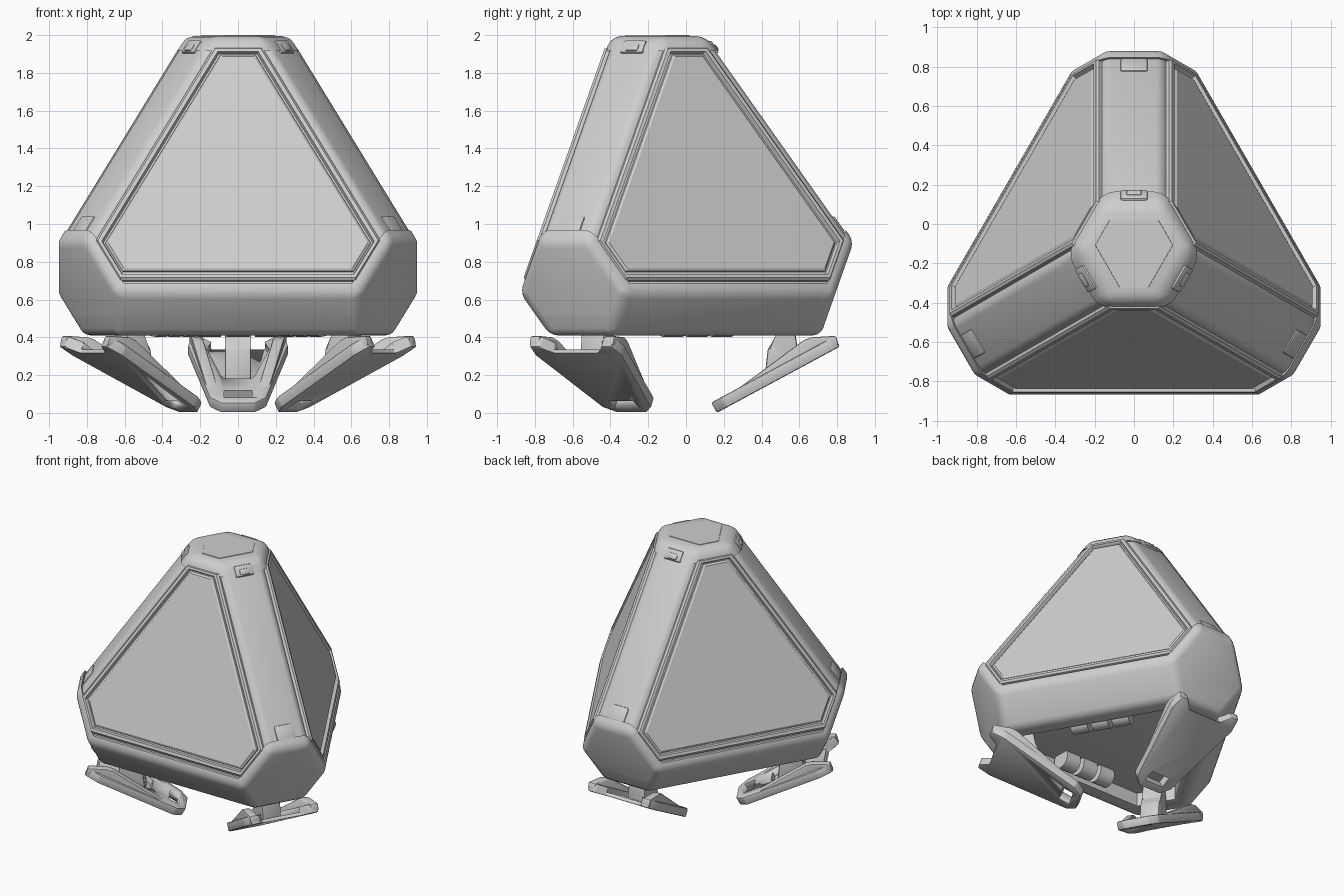
import bpy, bmesh, math
from mathutils import Vector, Matrix

cube = bpy.data.objects.get("Cube")
if cube:
    bpy.data.objects.remove(cube)

AXIS = Vector((0, -0.137, 0))
CENTRE = AXIS + Vector((0, 0, 0.99))
CORNERS = [math.radians(a) for a in (90, 210, 330)]
SIDES = [math.radians(a) for a in (270, 30, 150)]
HI, LO = math.sqrt(8) / 3, 1 / 3
EH, EL = math.sqrt(2 / 3), math.sqrt(1 / 3)

GREY = (0.62, 0.62, 0.62, 1)
grey = bpy.data.materials.new("plain_grey")
grey.use_nodes = True
grey.diffuse_color = GREY
grey.node_tree.nodes["Principled BSDF"].inputs["Base Color"].default_value = GREY


def polar(a, r, l, z):
    """Point at radius r and sideways offset l, seen along angle a."""
    return Vector((math.cos(a) * r - math.sin(a) * l, math.sin(a) * r + math.cos(a) * l, z))


def finish(bm, name, offset=AXIS, angle=35):
    bmesh.ops.recalc_face_normals(bm, faces=bm.faces)
    bmesh.ops.translate(bm, verts=bm.verts, vec=offset)
    mesh = bpy.data.meshes.new(name)
    bm.to_mesh(mesh)
    bm.free()
    mesh.materials.append(grey)
    ob = bpy.data.objects.new(name, mesh)
    bpy.context.collection.objects.link(ob)
    bpy.ops.object.select_all(action='DESELECT')
    ob.select_set(True)
    bpy.context.view_layer.objects.active = ob
    bpy.ops.object.shade_smooth_by_angle(angle=math.radians(angle))
    return ob


def subtract(ob, cutter):
    mod = ob.modifiers.new("cut", 'BOOLEAN')
    mod.operation = 'DIFFERENCE'
    mod.solver = 'EXACT'
    mod.object = cutter
    bpy.context.view_layer.objects.active = ob
    bpy.ops.object.modifier_apply(modifier=mod.name)
    bpy.data.objects.remove(cutter)


def slice_off(bm, normal, dist):
    """Remove everything beyond a plane and close the cut."""
    normal = Vector(normal)
    bmesh.ops.bisect_plane(bm, geom=bm.verts[:] + bm.edges[:] + bm.faces[:], plane_co=normal * dist,
                           plane_no=normal, clear_outer=True, dist=1e-5)
    rim = [e for e in bm.edges if e.is_boundary]
    if rim:
        bmesh.ops.edgeloop_fill(bm, edges=rim)


def soften(bm, width, segments=2):
    bmesh.ops.bevel(bm, geom=bm.edges[:], offset=width, segments=segments, profile=0.5,
                    affect='EDGES', clamp_overlap=True)


def tetra(face, base, ridge, skirt, tip, corner, round_by):
    """Tetrahedron with chamfered edges and blunt corners."""
    bm = bmesh.new()
    bmesh.ops.create_cube(bm, size=4)
    slice_off(bm, (0, 0, -1), base)
    slice_off(bm, (0, 0, 1), tip)
    for a in SIDES:
        slice_off(bm, polar(a, HI, 0, LO), face)
        slice_off(bm, polar(a, EH, 0, -EL), skirt)
    for a in CORNERS:
        slice_off(bm, polar(a, EH, 0, EL), ridge)
        slice_off(bm, polar(a, HI, 0, -LO), corner)
    bmesh.ops.remove_doubles(bm, verts=bm.verts, dist=0.0005)
    soften(bm, round_by, 3)
    return bm


def loft(bm, loops):
    rings = [[bm.verts.new(p) for p in loop] for loop in loops]
    for low, high in zip(rings, rings[1:]):
        for i in range(len(low)):
            j = (i + 1) % len(low)
            bm.faces.new((low[i], low[j], high[j], high[i]))
    bm.faces.new(rings[0])
    bm.faces.new(rings[-1])
    return bm


def blunt_triangle(side, corner, z=0):
    """Triangle with cut corners, from its side and corner distances."""
    t = (side - corner / 2) / math.sin(math.pi / 3)
    return [polar(a, corner, s * t, z) for a in CORNERS for s in (-1, 1)]


def axes(x, y, z, origin):
    return Matrix.Translation(origin) @ Matrix((x, y, z)).transposed().to_4x4()


def shell(ridge, round_by):
    return tetra(0.58, 0.58, ridge, 0.81, 1.006, 0.994, round_by)


# Inner body, whose ridges show between the panels
finish(tetra(0.56, 0.48, 0.773, 0.79, 0.98, 0.96, 0.028), "ridged_body", CENTRE)

# Top cap with its flat six-sided plate
bm = shell(0.78, 0.055)
slice_off(bm, (0, 0, -1), -0.925)
finish(bm, "top_cap", CENTRE)
finish(loft(bmesh.new(), [blunt_triangle(0.19, 0.16, 1.98), blunt_triangle(0.185, 0.155, 2.0)]),
       "top_plate")

# Corner cups
for i, a in enumerate(CORNERS):
    bm = shell(0.79, 0.04)
    slice_off(bm, -polar(a, HI, 0, -LO), -0.935)
    slice_off(bm, (0, 0, -1), 0.48)
    finish(bm, f"corner_cup_{i + 1}", CENTRE)

# Base ring, open underneath
bm = shell(0.79, 0.04)
slice_off(bm, (0, 0, 1), -0.305)
base = finish(bm, "base_ring", CENTRE)
well = finish(loft(bmesh.new(), [blunt_triangle(0.47, 0.7, z) for z in (0.3, 0.52)]), "well_cutter")
well.hide_render = True
subtract(base, well)

# Side panels: raised frame, groove and inner plate; (side, corner, height)
PANEL = [(0.51, 0.795, 0.54), (0.51, 0.795, 0.578), (0.498, 0.788, 0.59), (0.478, 0.772, 0.59),
         (0.47, 0.765, 0.566), (0.46, 0.758, 0.566), (0.457, 0.755, 0.575), (0.445, 0.745, 0.583)]
for i, a in enumerate(SIDES):
    place = axes(polar(a, 0, 1, 0), polar(a, -LO, 0, HI), polar(a, HI, 0, LO), Vector())
    bm = loft(bmesh.new(), [[place @ p for p in blunt_triangle(*ring)] for ring in PANEL])
    finish(bm, f"side_panel_{i + 1}", CENTRE, 20)

# Clips at both ends of each ridge: (name, position, lift, width, length)
CLIPS = [("upper_clip", -0.61, 0.767, 0.14, 0.08), ("upper_latch", -0.6, 0.774, 0.08, 0.045),
         ("lower_clip", 0.54, 0.762, 0.14, 0.11)]
for i, a in enumerate(CORNERS):
    out, down, side = polar(a, EH, 0, EL), polar(a, EL, 0, -EH), polar(a, 0, 1, 0)
    for name, t, lift, width, length in CLIPS:
        bm = bmesh.new()
        bmesh.ops.create_cube(bm, size=1)
        bmesh.ops.scale(bm, vec=(width, length, 0.04), verts=bm.verts)
        soften(bm, 0.012)
        bmesh.ops.transform(bm, matrix=axes(side, down, out, out * lift + down * t), verts=bm.verts)
        finish(bm, f"{name}_{i + 1}", CENTRE)

# Hinge knuckles under the base
for i, a in enumerate(SIDES):
    for k in (-1, 0, 1):
        bm = bmesh.new()
        bmesh.ops.create_cone(bm, cap_ends=True, segments=20, radius1=0.07, radius2=0.07, depth=0.12)
        m = axes(polar(a, 1, 0, 0), Vector((0, 0, 1)), polar(a, 0, -1, 0),
                 polar(a, 0.39, k * 0.15, 0.473))
        bmesh.ops.transform(bm, matrix=m, verts=bm.verts)
        finish(bm, f"hinge_knuckle_{i + 1}_{k + 2}")

# Feet: sloping forked plates with a pocket, a slot, rising side walls and a strut
HALF = [(0, 0.09), (0.06, 0.15), (0.64, 0.265), (0.74, 0.25), (0.74, 0.19), (0.66, 0.14)]
POCKET = [(0.27, 0.07), (0.3, 0.09), (0.6, 0.165), (0.8, 0.1)]
SLOT = [(0.055, 0.075), (0.135, 0.075)]
STRUT = [(0.55, 0.16), (0.57, 0.34), (0.62, 0.4), (0.62, 0.53), (0.7, 0.53), (0.74, 0.26)]
WALL = [(0.36, 0.04), (0.36, 0.09), (0.76, 0.385), (0.8, 0.4), (0.93, 0.408), (0.945, 0.36)]
SLOPE = math.atan2(0.35, 0.65)


def foot_prism(a, half, low, high):
    c, s = math.cos(SLOPE), math.sin(SLOPE)
    outline = half + [(u, -w) for u, w in reversed(half)]
    return loft(bmesh.new(), [[polar(a, 0.3 + u * c - h * s, w, u * s + h * c) for u, w in outline]
                              for h in (low, high)])


def wall_edge(r):
    """Sideways reach of the foot at radius r."""
    return min(0.15 + 0.225 * (r - 0.353), 0.258)


for i, a in enumerate(CORNERS):
    bm = foot_prism(a, HALF, 0, 0.062)
    soften(bm, 0.01)
    foot = finish(bm, f"foot_plate_{i + 1}")
    for shape, low in ((POCKET, 0.025), (SLOT, -0.1)):
        cutter = finish(foot_prism(a, shape, low, 0.2), "foot_cutter")
        cutter.hide_render = True
        subtract(foot, cutter)
    bm = loft(bmesh.new(), [[polar(a, r, l, z) for r, z in STRUT] for l in (-0.07, 0.07)])
    soften(bm, 0.012)
    finish(bm, f"foot_strut_{i + 1}")
    for name, s in (("left", 1), ("right", -1)):
        bm = loft(bmesh.new(), [[polar(a, r, s * (wall_edge(r) - inset), z) for r, z in WALL]
                                for inset in (0, 0.06)])
        soften(bm, 0.01)
        finish(bm, f"{name}_foot_wall_{i + 1}")
